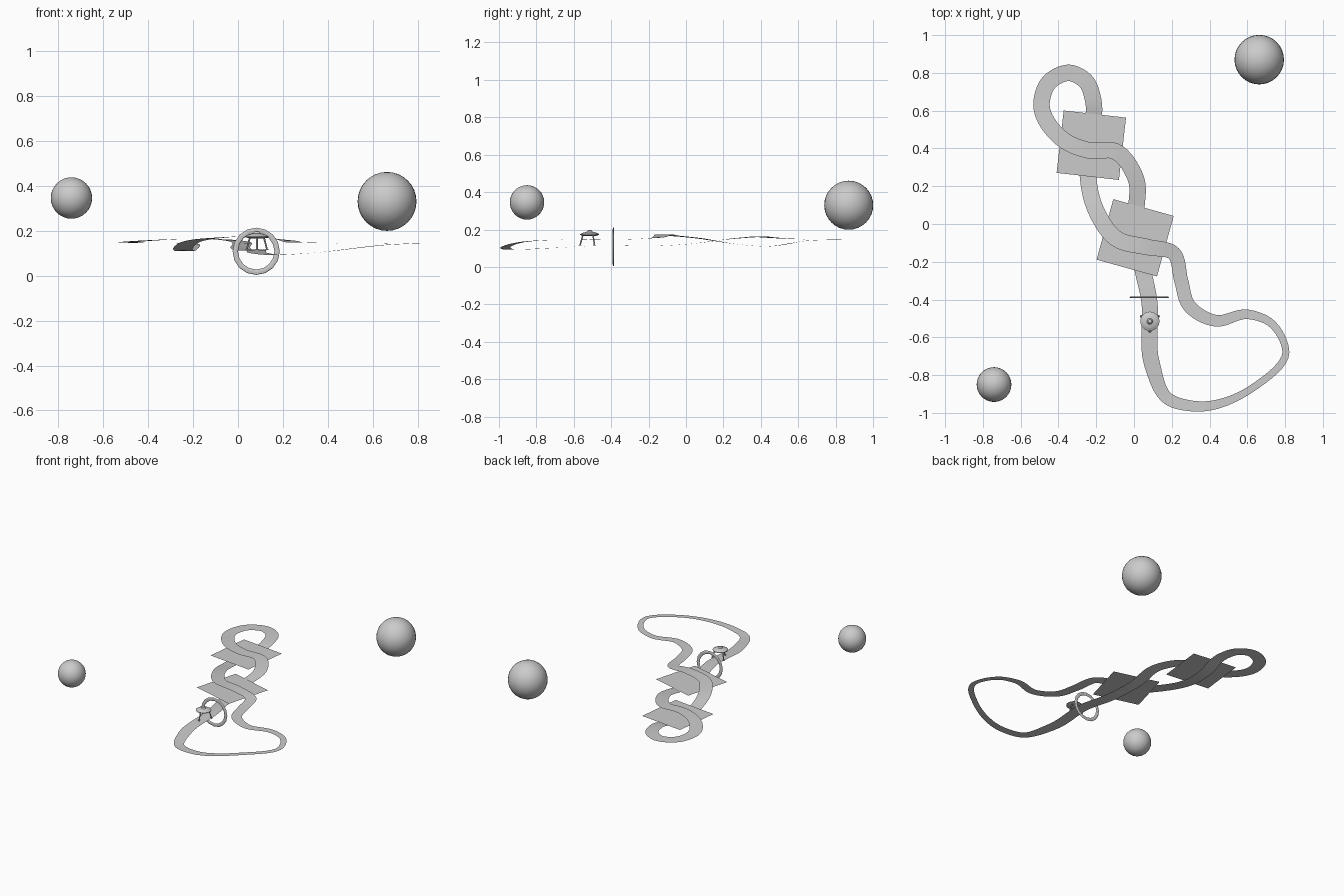
import bpy, bmesh, math
from mathutils import Vector, Matrix

if "Cube" in bpy.data.objects:
    bpy.data.objects.remove(bpy.data.objects["Cube"])

grey = bpy.data.materials.new("plain grey")
grey.diffuse_color = (0.6, 0.6, 0.6, 1)
grey.use_nodes = True
grey.node_tree.nodes["Principled BSDF"].inputs["Base Color"].default_value = grey.diffuse_color


def finish(name, bm, smooth=True):
    me = bpy.data.meshes.new(name)
    bm.to_mesh(me)
    bm.free()
    me.materials.append(grey)
    for p in me.polygons:
        p.use_smooth = smooth
    ob = bpy.data.objects.new(name, me)
    bpy.context.collection.objects.link(ob)
    return ob


# Control points of the closed track centreline
path = [
    (.08, -.40, .115), (.095, -.74, .10), (.18, -.925, .092), (.32, -.965, .10),
    (.64, -.86, .135), (.804, -.68, .145), (.72, -.52, .145), (.60, -.478, .143),
    (.43, -.512, .144), (.29, -.43, .147), (.25, -.30, .148), (.21, -.155, .157),
    (.07, -.122, .174), (-.09, -.08, .168), (-.20, .07, .153), (-.245, .27, .122),
    (-.235, .44, .11), (-.215, .65, .14), (-.255, .755, .145), (-.34, .80, .145),
    (-.45, .75, .146), (-.49, .63, .148), (-.38, .45, .157), (-.24, .39, .163),
    (-.10, .385, .162), (.01, .24, .15), (.01, .03, .124), (.04, -.21, .111),
]
pts = [Vector(p) for p in path]
n, steps = len(pts), 8
line = []
for i in range(n):
    a, b, c, d = (pts[(i + k) % n] for k in (-1, 0, 1, 2))
    # Tangents follow chord length so uneven spacing stays smooth
    la, lb, lc = (b - a).length, (c - b).length, (d - c).length
    m0 = ((b - a) / la * lb + (c - b) / lb * la) / (la + lb) * lb
    m1 = ((c - b) / lb * lc + (d - c) / lc * lb) / (lb + lc) * lb
    for s in range(steps):
        t = s / steps
        line.append((2 * t ** 3 - 3 * t * t + 1) * b + (t ** 3 - 2 * t * t + t) * m0
                    + (3 * t * t - 2 * t ** 3) * c + (t ** 3 - t * t) * m1)


# The track narrows towards the right and the front bend
def width(p):
    front = min(1, max(0, (-.75 - p.y) / .15))
    return .087 - .05 * min(1, max(0, (p.x - .05) / .75)) - .013 * front


# Flat ribbon track
bm = bmesh.new()
rows = []
for i, p in enumerate(line):
    tangent = line[(i + 1) % len(line)] - line[i - 1]
    side = Vector((-tangent.y, tangent.x, 0)).normalized() * width(p) / 2
    rows.append([bm.verts.new(p + side), bm.verts.new(p - side)])
for i, (l0, r0) in enumerate(rows):
    l1, r1 = rows[(i + 1) % len(rows)]
    bm.faces.new((l0, r0, r1, l1))
finish("track", bm)

# Square panels between the crossing tracks
for name, x, y, angle in (("rear_panel", -.226, .417, -6.5), ("middle_panel", .006, -.073, -15.5)):
    bm = bmesh.new()
    bmesh.ops.create_grid(bm, x_segments=1, y_segments=1, size=.166,
                          matrix=Matrix.Translation((x, y, .137))
                          @ Matrix.Rotation(math.radians(angle), 4, 'Z'))
    finish(name, bm, False)

# Floating spheres
for name, loc, r in (("large_sphere", (.663, .87, .33), .131), ("small_sphere", (-.741, -.85, .345), .092)):
    bm = bmesh.new()
    bmesh.ops.create_uvsphere(bm, u_segments=32, v_segments=16, radius=r,
                              matrix=Matrix.Translation(loc))
    finish(name, bm)


def lathe(name, profile, segments, matrix, closed=False):
    bm = bmesh.new()
    vs = [bm.verts.new((r, 0, z)) for r, z in profile]
    pairs = list(zip(vs, vs[1:])) + ([(vs[-1], vs[0])] if closed else [])
    edges = [bm.edges.new(e) for e in pairs]
    bmesh.ops.spin(bm, geom=vs + edges, cent=(0, 0, 0), axis=(0, 0, 1),
                   angle=math.tau, steps=segments)
    bmesh.ops.remove_doubles(bm, verts=bm.verts, dist=1e-5)
    bmesh.ops.recalc_face_normals(bm, faces=bm.faces)
    bmesh.ops.transform(bm, matrix=matrix, verts=bm.verts)
    return finish(name, bm, False)


# Upright hoop around the track
hoop = [(.093 + .012 * math.cos(k * math.tau / 8), .004 * math.sin(k * math.tau / 8)) for k in range(8)]
lathe("hoop", hoop, 16, Matrix.Translation((.081, -.388, .108)) @ Matrix.Rotation(math.pi / 2, 4, 'X'), True)

# Saucer body with a small dome
cx, cy = .084, -.515
saucer = [(0, .198), (.01, .196), (.016, .188), (.035, .183), (.051, .175),
          (.051, .171), (.035, .166), (0, .164)]
lathe("saucer", saucer, 24, Matrix.Translation((cx, cy, 0)))

# Three splayed legs with foot pads
for k, deg in enumerate((30, 150, 270)):
    d = Vector((math.cos(math.radians(deg)), math.sin(math.radians(deg)), 0))
    top = Vector((cx, cy, .17)) + d * .036
    foot = Vector((cx, cy, .116)) + d * .052
    axis = top - foot
    bm = bmesh.new()
    bmesh.ops.create_cone(bm, cap_ends=True, segments=8, radius1=.004, radius2=.004, depth=axis.length,
                          matrix=Matrix.Translation((top + foot) / 2)
                          @ axis.to_track_quat('Z', 'Y').to_matrix().to_4x4())
    bmesh.ops.create_cone(bm, cap_ends=True, segments=8, radius1=.008, radius2=.006, depth=.004,
                          matrix=Matrix.Translation(foot))
    finish(f"leg_{k + 1}", bm, False)
